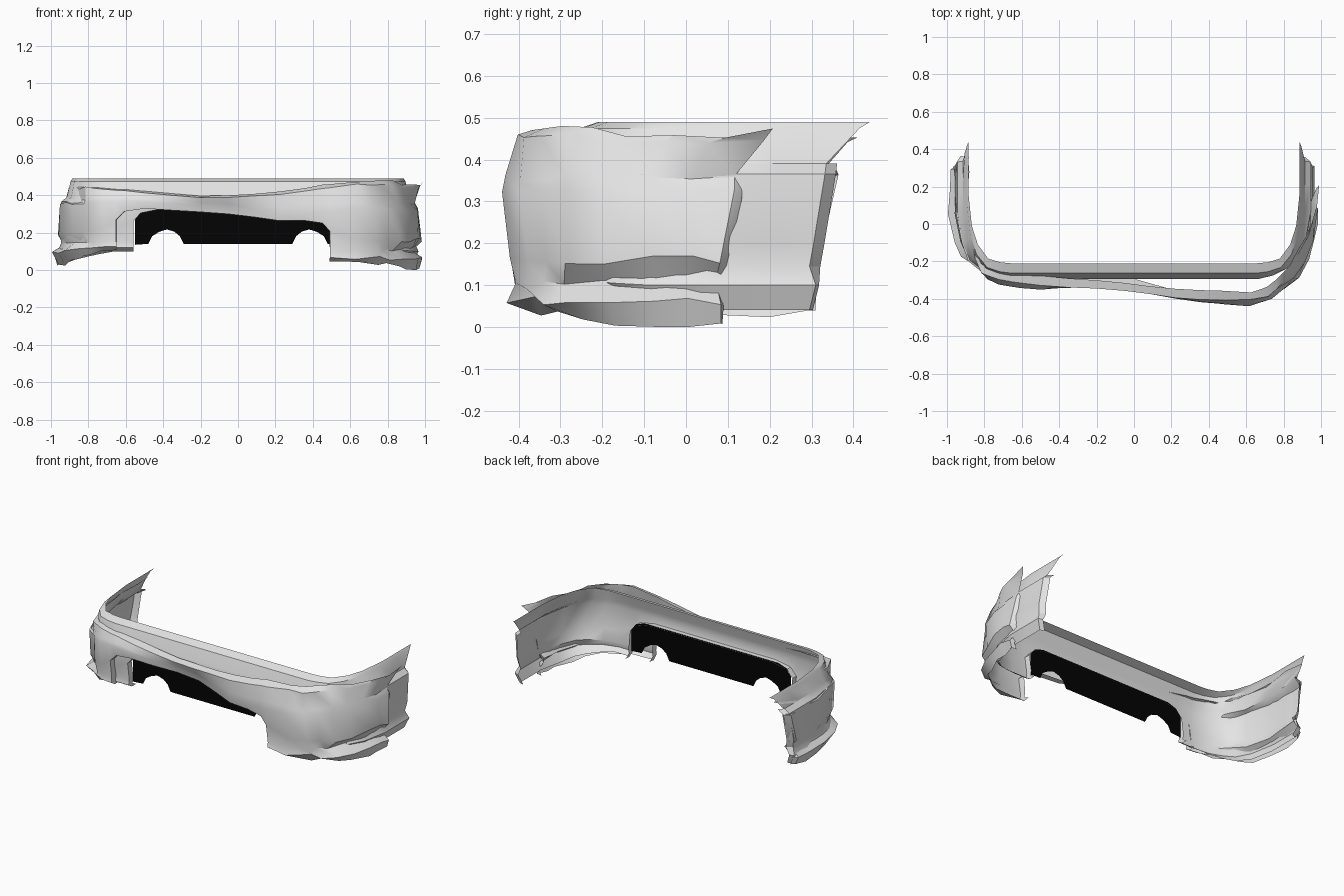
import bpy, bmesh, random

if "Cube" in bpy.data.objects:
    bpy.data.objects.remove(bpy.data.objects["Cube"])
random.seed(4)

def mat(name, c):
    m = bpy.data.materials.new(name)
    m.diffuse_color = (*c, 1)
    m.use_nodes = True
    m.node_tree.nodes["Principled BSDF"].inputs["Base Color"].default_value = m.diffuse_color
    return m

GREY = mat("light_grey_plastic", (0.78, 0.78, 0.78))
BLACK = mat("black_grille", (0.001, 0.001, 0.001))

def interp(keys, x):
    if x <= keys[0][0]:
        return keys[0][1]
    for (a, u), (b, v) in zip(keys, keys[1:]):
        if x <= b:
            return u + (v - u) * (x - a) / (b - a)
    return keys[-1][1]

# Levels of the section: z at front, z at side, front y, side x, rear end y
LEVELS = [(.49, .49, -.21, .885, .44), (.472, .475, -.262, .895, .415),
          (.40, .39, -.285, .915, .335), (.36, .365, -.295, .945, .332),
          (.22, .20, -.288, .955, .305), (.15, .145, -.272, .945, .295),
          (.12, .10, -.278, .965, .31), (.10, .04, -.245, .94, .295)]
FRONT_X = [0, .14, .28, .42, .52, .56, .66]
CORNER_TOP = [(.17, .005), (.105, .025), (.05, .10), (.018, .20)]
CORNER_LOW = [(.20, .02), (.13, .055), (.07, .10), (.03, .19)]
SIDE_T = [.35, .7, 1]

def half_columns():
    cols = []
    for x in FRONT_X:
        col = []
        for k, (zf, zs, F, X, E) in enumerate(LEVELS):
            z = zf
            if k == 4 and x <= .56:           # arch of the opening
                z = {.52: .305, .56: .26}.get(x, .325)
            col.append((x, F, z))
        cols.append(col)
    for i, (top, low) in enumerate(zip(CORNER_TOP, CORNER_LOW)):
        s = (i + 1) / 4
        col = []
        for zf, zs, F, X, E in LEVELS:
            b = min(1, (X - .885) / .06)
            ox, oy = (t + (l - t) * b for t, l in zip(top, low))
            col.append((X - ox, F + oy, zf + (zs - zf) * s))
        cols.append(col)
    for t in SIDE_T:
        cols.append([(X, (F + .22) + (E - F - .22) * t, zs) for zf, zs, F, X, E in LEVELS])
    return cols

def bumper(name, deform=None):
    half = half_columns()
    cols = [[(-x, y, z) for x, y, z in c] for c in half[:0:-1]] + half
    bm = bmesh.new()
    grid = [[bm.verts.new(p) for p in c] for c in cols]
    for a, b in zip(grid, grid[1:]):
        for k in range(len(LEVELS) - 1):
            mid = abs(a[k].co.x + b[k].co.x) / 2
            if k >= 4 and mid < .55:          # central opening
                continue
            bm.faces.new((a[k], a[k + 1], b[k + 1], b[k]))
    bmesh.ops.delete(bm, geom=[v for v in bm.verts if not v.link_faces], context='VERTS')

    # Return flanges round the opening and the wheel arches
    def flange(test, move):
        es = [e for e in bm.edges if e.is_boundary and all(test(v.co) for v in e.verts)]
        out = bmesh.ops.extrude_edge_only(bm, edges=es)['geom']
        for v in out:
            if isinstance(v, bmesh.types.BMVert):
                move(v.co)

    def back(c):
        c.y += .04

    def inward(c):
        c.x -= .03 if c.x > 0 else -.03
        c.y += .026 if c.z > .12 else .008
    flange(lambda c: abs(c.x) < .57 and c.z < .34, back)
    flange(lambda c: c.y > .28 and c.z < .395, inward)
    if deform:
        for v in bm.verts:
            v.co = deform(*v.co)
    bmesh.ops.recalc_face_normals(bm, faces=bm.faces)
    me = bpy.data.meshes.new(name)
    bm.to_mesh(me)
    bm.free()
    ob = bpy.data.objects.new(name, me)
    bpy.context.collection.objects.link(ob)
    me.materials.append(GREY)
    bpy.ops.object.select_all(action='DESELECT')
    ob.select_set(True)
    bpy.context.view_layer.objects.active = ob
    bpy.ops.object.shade_smooth_by_angle(angle=.6)
    return ob

# Crumple: offsets along x for the front, blended between belly and top lip
DX = [(-1, -.02), (-.8, -.025), (-.56, -.09), (0, -.05), (.56, -.07), (.75, 0)]
DY_LOW = [(-1, -.02), (-.86, .01), (-.75, -.02), (-.4, -.06), (-.05, -.015), (.3, -.11), (.65, -.145), (.78, -.11)]
DY_TOP = [(-1, -.02), (-.7, -.03), (-.4, -.07), (-.05, -.10), (.3, -.14), (.65, -.15), (.78, -.11)]
DZ_LOW = [(-1, -.01), (-.5, .01), (0, -.025), (.3, -.065), (.5, -.055), (1, -.04)]
DZ_TOP = [(-1, -.03), (-.6, -.05), (-.1, -.10), (.3, -.07), (.65, -.015), (1, -.035)]
# Offsets along y for the badly hit right side
SIDE_DX = [(-.2, -.015), (-.05, 0), (.3, .025)]
SIDE_DY = [(-.25, -.11), (-.05, -.11), (.3, -.225), (.44, -.235)]

def crumple(x, y, z):
    w = min(1, max(0, (z - .36) / .13))
    nx = x + interp(DX, x)
    ny = y + interp(DY_LOW, x) * (1 - w) + interp(DY_TOP, x) * w
    nz = z + interp(DZ_LOW, x) * (1 - w) + interp(DZ_TOP, x) * w
    if x > .77:
        nx = x + interp(SIDE_DX, y) + .07 * w * min(1, max(0, (y + .1) / .4))
        ny = y + interp(SIDE_DY, y)
    if abs(x) > .75 and .13 < z < .16:        # pushed-in lower groove
        nx -= .03 if x > 0 else -.03
    if x < -.8 and z > .16:
        nx += .02
    a = .013 if x > .6 else (.01 if x < -.75 else .002)
    r = [random.uniform(-a, a) for _ in range(3)]
    return (max(-1, min(.99, nx + r[0])), max(-.445, ny + r[1]), max(0, nz + r[2]))

bumper("bumper_shell")
bumper("crumpled_bumper_shell", crumple)

# Grille plate with two notches in its lower edge
right = [(.29, .14), (.31, .18), (.34, .205), (.38, .217), (.42, .205), (.46, .18), (.48, .14),
         (.55, .135), (.55, .27), (.52, .31), (.46, .33)]
outline = right + [(-x, z) for x, z in reversed(right)]
me = bpy.data.meshes.new("grille")
me.from_pydata([(x, -.25, z) for x, z in outline], [], [list(range(len(outline)))])
me.materials.append(BLACK)
bpy.context.collection.objects.link(bpy.data.objects.new("grille", me))
